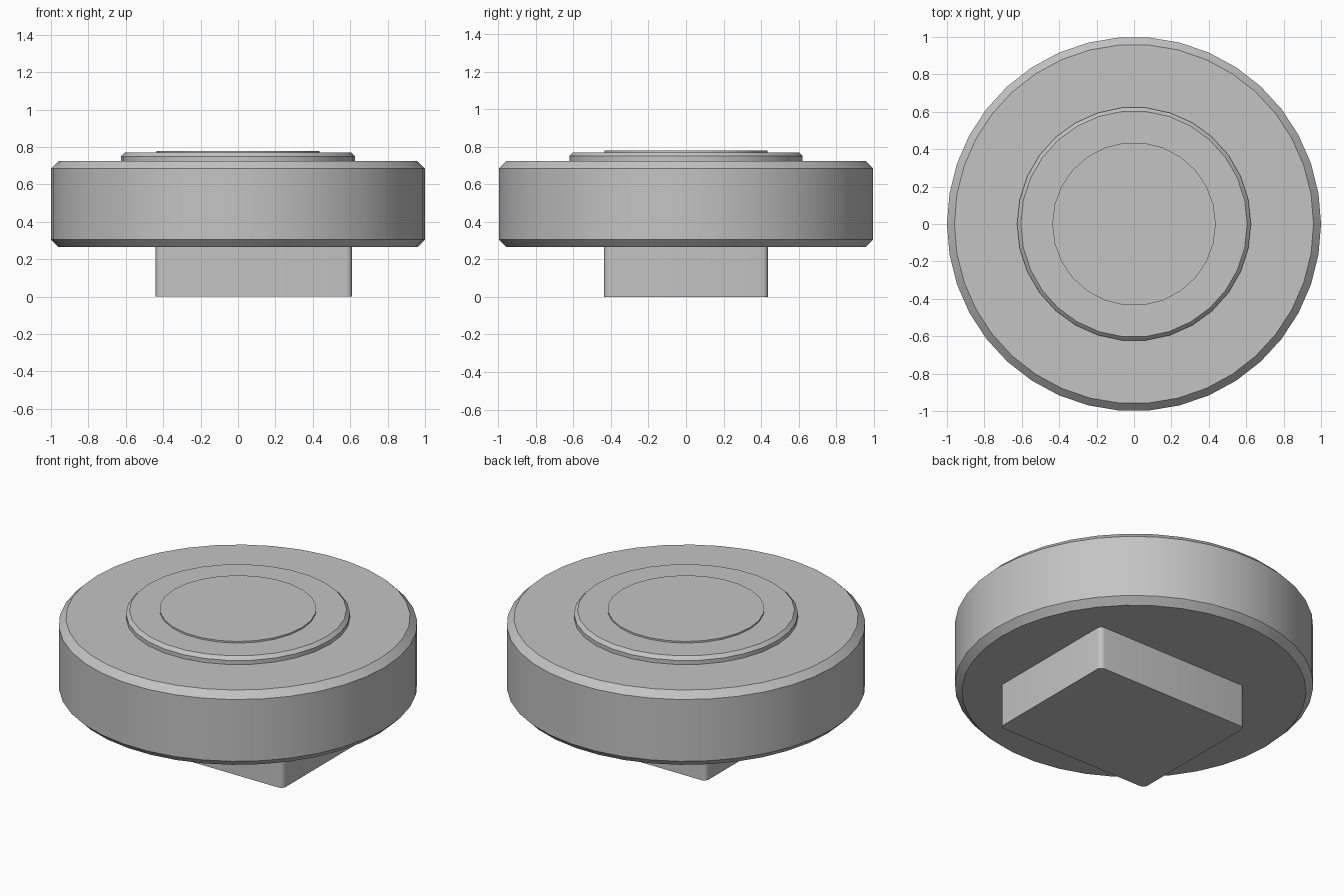
import bpy
import bmesh
import math

default_cube = bpy.data.objects.get("Cube")
if default_cube:
    bpy.data.objects.remove(default_cube, do_unlink=True)

# One plain grey for every part
GREY = (0.55, 0.55, 0.55, 1.0)
grey = bpy.data.materials.new("plain_grey")
grey.use_nodes = True
grey.diffuse_color = GREY
grey.node_tree.nodes["Principled BSDF"].inputs["Base Color"].default_value = GREY


def add_object(name, bm):
    """Turn a bmesh into a grey object, smooth with sharp rims."""
    bmesh.ops.recalc_face_normals(bm, faces=bm.faces[:])
    mesh = bpy.data.meshes.new(name)
    bm.to_mesh(mesh)
    bm.free()
    mesh.materials.append(grey)
    obj = bpy.data.objects.new(name, mesh)
    bpy.context.collection.objects.link(obj)
    bpy.ops.object.select_all(action="DESELECT")
    obj.select_set(True)
    bpy.context.view_layer.objects.active = obj
    bpy.ops.object.shade_smooth_by_angle(angle=math.radians(30))
    return obj


def turned(name, profile, sides):
    """Solid of revolution from (radius, height) points, bottom to top."""
    bm = bmesh.new()
    rings = []
    for radius, z in profile:
        angles = [math.tau * i / sides for i in range(sides)]
        rings.append([bm.verts.new((radius * math.cos(a), radius * math.sin(a), z))
                      for a in angles])
    for low, high in zip(rings, rings[1:]):
        for i in range(sides):
            j = (i + 1) % sides
            bm.faces.new((low[i], low[j], high[j], high[i]))
    bm.faces.new(rings[0][::-1])
    bm.faces.new(rings[-1])
    return add_object(name, bm)


def rounded_block(name, low, high, radius):
    """Box between two corners, with its upright edges rounded."""
    bm = bmesh.new()
    bmesh.ops.create_cube(bm, size=1)
    for v in bm.verts:
        v.co = [high[k] if v.co[k] > 0 else low[k] for k in range(3)]
    upright = [e for e in bm.edges
               if abs(e.verts[0].co.z - e.verts[1].co.z) > 0.01]
    bmesh.ops.bevel(bm, geom=upright, offset=radius, segments=5,
                    profile=0.5, affect="EDGES")
    return add_object(name, bm)


# Wide head with chamfered rims
turned("head", [(0.96, 0.265), (1.0, 0.305), (1.0, 0.685), (0.96, 0.725)], 38)

# Raised collar on the head
turned("collar", [(0.625, 0.72), (0.625, 0.75), (0.605, 0.77)], 30)

# Thin centre cap
turned("cap", [(0.437, 0.765), (0.437, 0.78)], 26)

# Off-centre rectangular stem underneath
rounded_block("stem", (-0.44, -0.437, 0), (0.61, 0.437, 0.27), 0.03)
